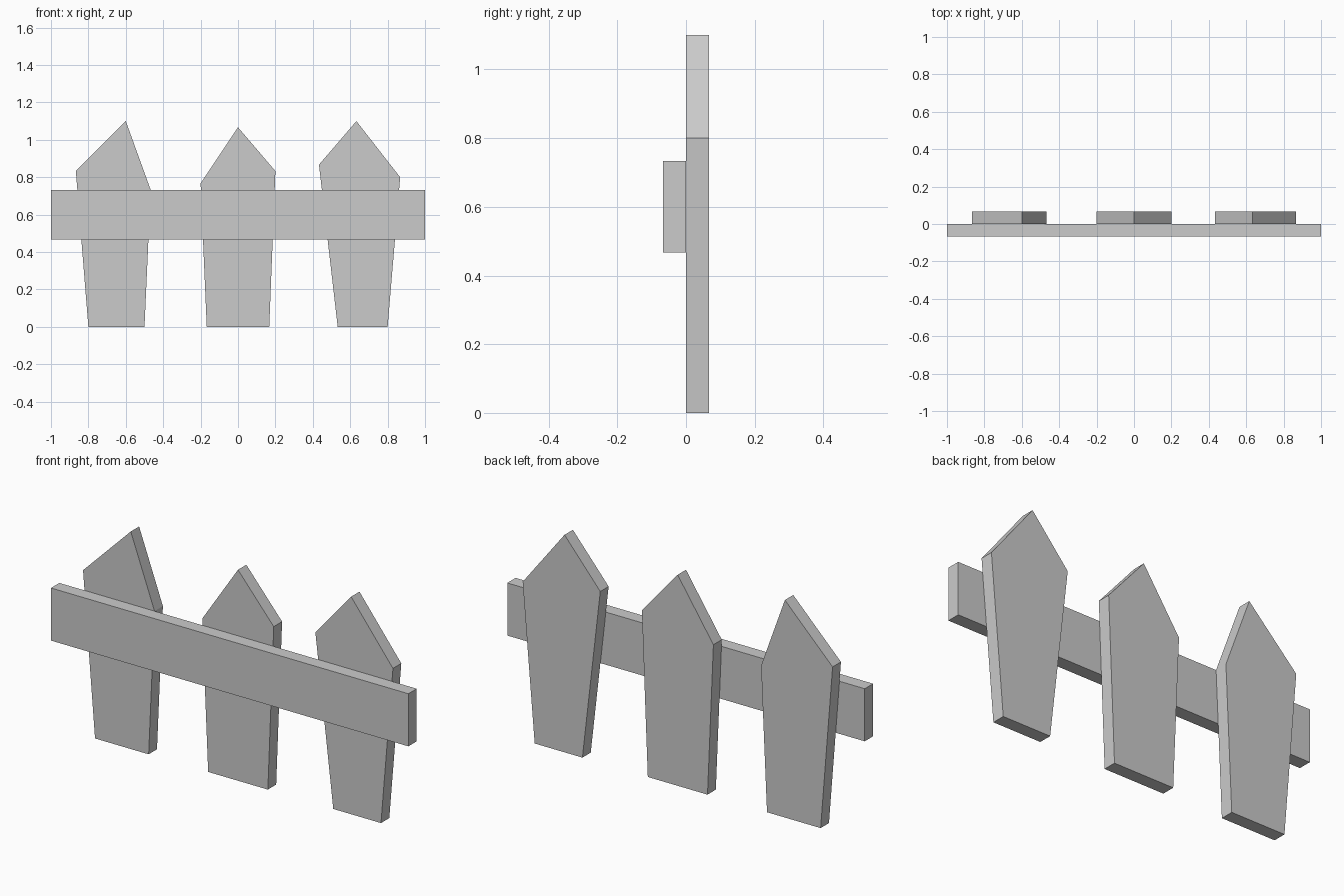
import bpy, bmesh

if "Cube" in bpy.data.objects:
    bpy.data.objects.remove(bpy.data.objects["Cube"])

T = 0.0667  # board thickness


def board(name, profile, y0):
    """Extrude an (x, z) profile from y0 backwards by the board thickness."""
    bm = bmesh.new()
    face = bm.faces.new([bm.verts.new((x, y0, z)) for x, z in profile])
    ext = bmesh.ops.extrude_face_region(bm, geom=[face])
    moved = [v for v in ext["geom"] if isinstance(v, bmesh.types.BMVert)]
    bmesh.ops.translate(bm, verts=moved, vec=(0, T, 0))
    bmesh.ops.recalc_face_normals(bm, faces=bm.faces)
    mesh = bpy.data.meshes.new(name)
    bm.to_mesh(mesh)
    bm.free()
    obj = bpy.data.objects.new(name, mesh)
    bpy.context.collection.objects.link(obj)


# Uneven pointed pickets: bottom edge, right shoulder, tip, left shoulder
pickets = {
    "left_picket": [(-0.8, 0), (-0.5, 0), (-0.467, 0.733), (-0.6, 1.1), (-0.867, 0.833)],
    "middle_picket": [(-0.167, 0), (0.167, 0), (0.2, 0.833), (0, 1.067), (-0.2, 0.767)],
    "right_picket": [(0.533, 0), (0.8, 0), (0.867, 0.8), (0.633, 1.1), (0.433, 0.867)],
}
for name, profile in pickets.items():
    board(name, profile, 0)

# Horizontal rail across the front of the pickets
board("rail", [(-1, 0.467), (1, 0.467), (1, 0.733), (-1, 0.733)], -T)
